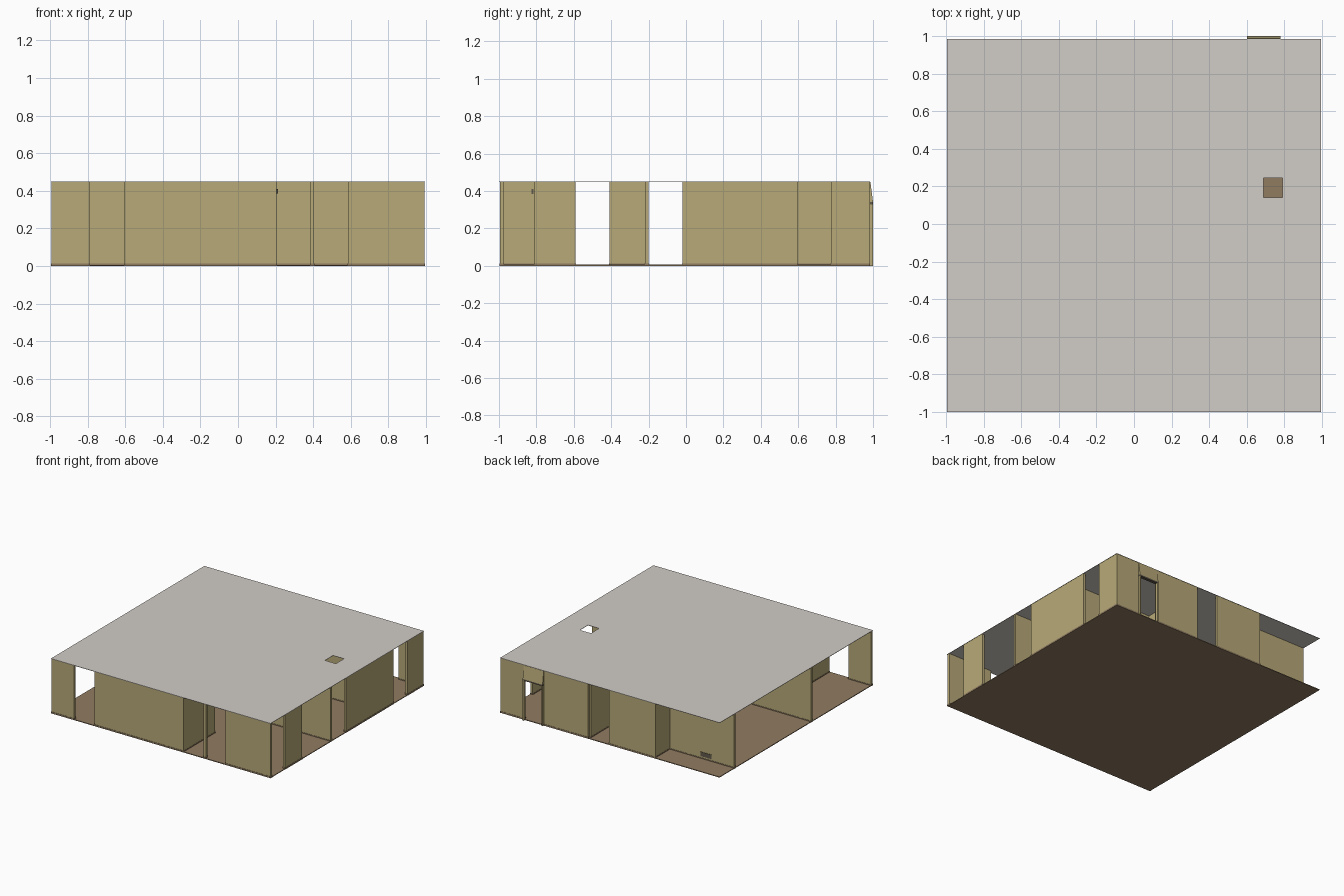
import bpy
import bmesh

if "Cube" in bpy.data.objects:
    bpy.data.objects.remove(bpy.data.objects["Cube"])


def material(name, r, g, b):
    m = bpy.data.materials.new(name)
    m.use_nodes = True
    m.diffuse_color = (r, g, b, 1)
    m.node_tree.nodes["Principled BSDF"].inputs["Base Color"].default_value = (r, g, b, 1)
    return m


TAN = material("tan wall", 0.48, 0.40, 0.19)
BROWN = material("brown floor", 0.28, 0.20, 0.12)
GREY = material("pale grey roof", 0.64, 0.61, 0.57)
DARK = material("dark fitting", 0.12, 0.10, 0.07)

TOP = 0.447      # wall height
T = 0.02         # wall thickness
SKIRT = 0.013    # skirting height


def finish(name, bm, mat):
    bmesh.ops.recalc_face_normals(bm, faces=bm.faces)
    mesh = bpy.data.meshes.new(name)
    bm.to_mesh(mesh)
    bm.free()
    mesh.materials.append(mat)
    ob = bpy.data.objects.new(name, mesh)
    bpy.context.collection.objects.link(ob)
    return ob


def box(name, x0, x1, y0, y1, z0, z1, mat):
    bm = bmesh.new()
    bmesh.ops.create_cube(bm, size=1)
    for v in bm.verts:
        v.co.x = x1 if v.co.x > 0 else x0
        v.co.y = y1 if v.co.y > 0 else y0
        v.co.z = z1 if v.co.z > 0 else z0
    return finish(name, bm, mat)


def wall(name, x0, x1, y0, y1):
    """Wall panel standing on a slightly proud skirting."""
    e = 0.002
    box(name, x0, x1, y0, y1, SKIRT, TOP, TAN)
    box(name + "_skirting", x0 - e, x1 + e, y0 - e, y1 + e, 0, SKIRT, BROWN)


def walls_along_x(name, y, spans):
    for i, (a, b) in enumerate(spans):
        wall(f"{name}_{i + 1}", a, b, y, y + T)


def walls_along_y(name, x, spans):
    for i, (a, b) in enumerate(spans):
        wall(f"{name}_{i + 1}", x, x + T, a, b)


# Floor slab
box("floor", -0.993, 0.993, -0.998, 0.985, 0, 0.006, BROWN)

# Roof sheet with a square skylight opening, made from a grid of cells
bm = bmesh.new()
xs = (-0.995, 0.69, 0.79, 0.995)
ys = (-1.0, 0.14, 0.245, 0.985)
grid = [[bm.verts.new((x, y, TOP)) for y in ys] for x in xs]
for i in range(3):
    for j in range(3):
        if (i, j) != (1, 1):
            bm.faces.new((grid[i][j], grid[i + 1][j], grid[i + 1][j + 1], grid[i][j + 1]))
ext = bmesh.ops.extrude_face_region(bm, geom=bm.faces[:])
for v in ext["geom"]:
    if isinstance(v, bmesh.types.BMVert):
        v.co.z += 0.003
finish("roof", bm, GREY)

# Outer walls
walls_along_x("front_wall", -0.995, [(-0.993, -0.79), (-0.585, 0.185), (0.585, 0.993)])
walls_along_x("back_wall", 0.963, [(-0.41, 0.01), (0.2, 0.6), (0.78, 0.993)])
walls_along_y("right_wall", 0.973, [(-0.81, -0.59), (-0.02, 0.595), (0.775, 0.963)])
wall("front_post", 0.385, 0.405, -0.995, -0.975)

# Recessed corner at the back
walls_along_x("porch_wall", 0.775, [(-0.993, -0.39)])
walls_along_y("porch_side_wall", -0.41, [(0.795, 0.963)])

# Inner walls
walls_along_x("cross_wall", -0.22, [(-0.993, 0.993)])
for name, x in (("entry_wall", -0.605), ("hall_wall", 0.185)):
    walls_along_y(name, x, [(-0.995, -0.59), (-0.41, -0.22)])
walls_along_y("rear_hall_wall", 0.185, [(-0.02, 0.963)])
walls_along_x("rear_room_wall", 0.4, [(0.205, 0.973)])

# Back door: sloping head panel, wall strip above and slim frame
bm = bmesh.new()
section = ((0.963, TOP), (0.986, TOP), (1.0, 0.34), (0.963, 0.34))
ends = [[bm.verts.new((x, y, z)) for y, z in section] for x in (0.6, 0.78)]
bm.faces.new(ends[0])
bm.faces.new(ends[1])
for k in range(4):
    n = (k + 1) % 4
    bm.faces.new((ends[0][k], ends[0][n], ends[1][n], ends[1][k]))
finish("door_head", bm, TAN)
box("door_frame_top", 0.6, 0.78, 0.975, 1.0, 0.328, 0.34, DARK)
for side, x in (("left", 0.77), ("right", 0.6)):
    box(f"door_frame_{side}", x, x + 0.01, 0.98, 1.0, 0, 0.33, TAN)

# Small wall fittings
box("porch_vent", -0.79, -0.69, 0.794, 0.798, 0.025, 0.06, DARK)
box("wall_lamp", 0.204, 0.212, -0.825, -0.815, 0.385, 0.41, DARK)
